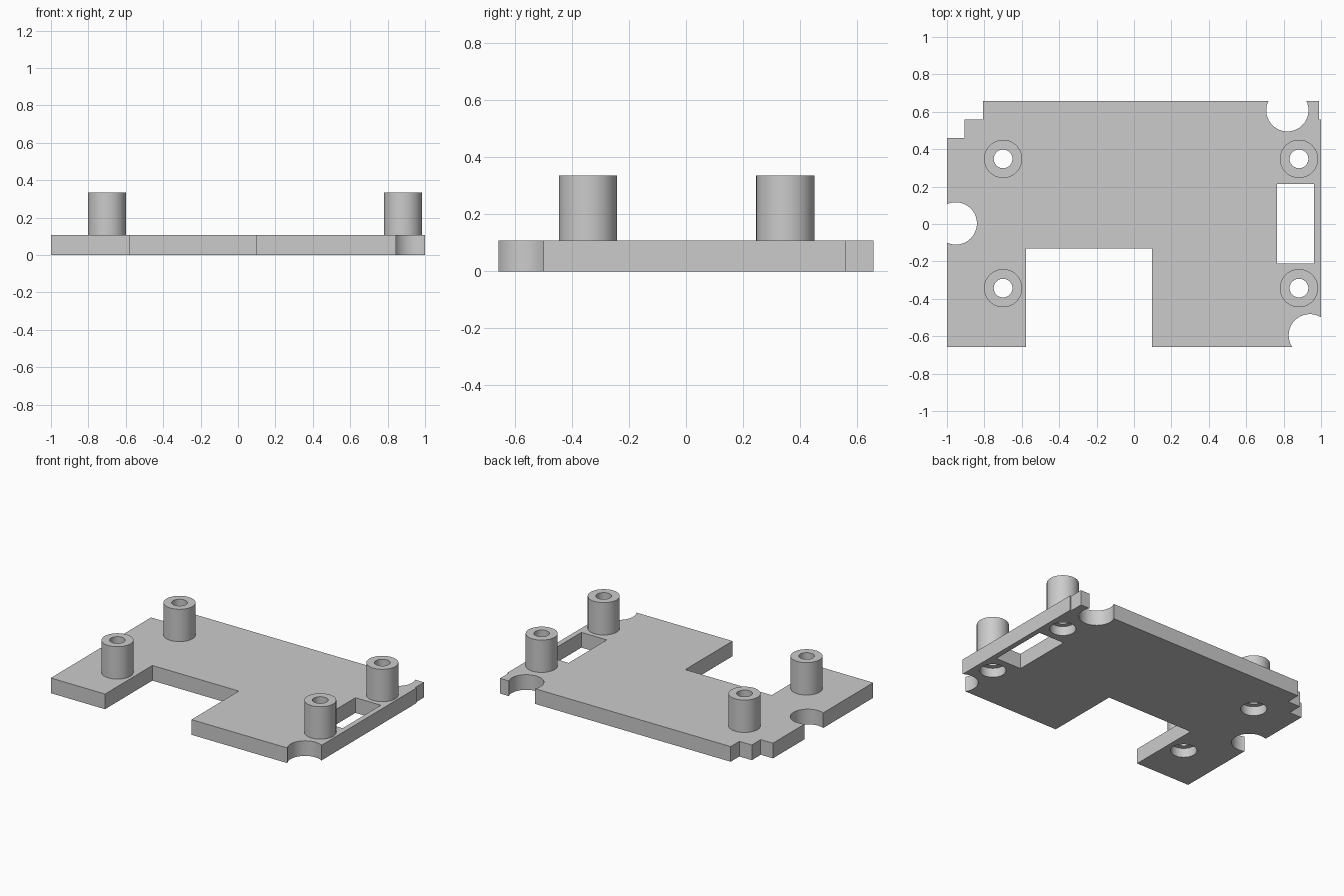
import bpy, bmesh, math

cube = bpy.data.objects.get("Cube")
if cube:
    bpy.data.objects.remove(cube, do_unlink=True)

PLATE_TOP, POST_TOP = 0.107, 0.335
HALF_Y = 0.657
BORE_R, POST_R, RECESS_R, RECESS_TOP = 0.05, 0.102, 0.083, 0.065

grey = bpy.data.materials.new("plain grey")
grey.use_nodes = True
colour = (0.6, 0.6, 0.6, 1)
grey.diffuse_color = colour
grey.node_tree.nodes["Principled BSDF"].inputs["Base Color"].default_value = colour


def finish(name, bm):
    bmesh.ops.recalc_face_normals(bm, faces=bm.faces)
    mesh = bpy.data.meshes.new(name)
    bm.to_mesh(mesh)
    bm.free()
    mesh.materials.append(grey)
    obj = bpy.data.objects.new(name, mesh)
    bpy.context.collection.objects.link(obj)
    return obj


def prism(name, outline, z0, z1):
    bm = bmesh.new()
    face = bm.faces.new([bm.verts.new((x, y, z0)) for x, y in outline])
    up = bmesh.ops.extrude_face_region(bm, geom=[face])["geom"]
    verts = [v for v in up if isinstance(v, bmesh.types.BMVert)]
    bmesh.ops.translate(bm, verts=verts, vec=(0, 0, z1 - z0))
    return finish(name, bm)


def circle(cx, cy, r, n=64):
    return [(cx + r * math.cos(math.tau * i / n), cy + r * math.sin(math.tau * i / n))
            for i in range(n)]


def cut(target, outline, z0=-0.1, z1=0.3):
    cutter = prism("cutter", outline, z0, z1)
    cutter.hide_render = True
    mod = target.modifiers.new("cut", "BOOLEAN")
    mod.operation, mod.solver, mod.object = "DIFFERENCE", "EXACT", cutter
    bpy.context.view_layer.objects.active = target
    bpy.ops.object.modifier_apply(modifier=mod.name)
    bpy.data.objects.remove(cutter, do_unlink=True)


def smooth(obj):
    bpy.ops.object.select_all(action="DESELECT")
    obj.select_set(True)
    bpy.context.view_layer.objects.active = obj
    bpy.ops.object.shade_smooth_by_angle(angle=math.radians(30))


# Base plate with stepped back corner and front notch
plate = prism("base_plate", [
    (-1, -HALF_Y), (-0.577, -HALF_Y), (-0.577, -0.13), (0.097, -0.13),
    (0.097, -HALF_Y), (1, -HALF_Y), (1, 0.56), (0.99, 0.56), (0.99, HALF_Y),
    (-0.808, HALF_Y), (-0.808, 0.56), (-0.905, 0.56), (-0.905, 0.46), (-1, 0.46),
], 0, PLATE_TOP)

# Round edge reliefs
for cx, cy in ((0.82, 0.608), (-0.953, 0.003), (0.94, -0.595)):
    cut(plate, circle(cx, cy, 0.113))

# Rectangular window
cut(plate, [(0.765, -0.21), (0.963, -0.21), (0.963, 0.215), (0.765, 0.215)])

# Posts: hollow tubes, with a bore and a wider recess under each
for side, x in (("right", -0.7), ("left", 0.882)):
    for end, y in (("front", -0.343), ("back", 0.348)):
        cut(plate, circle(x, y, RECESS_R), z1=RECESS_TOP)
        cut(plate, circle(x, y, BORE_R))
        post = prism(f"{end}_{side}_post", circle(x, y, POST_R), PLATE_TOP, POST_TOP)
        cut(post, circle(x, y, BORE_R), z1=0.5)
        smooth(post)
smooth(plate)
